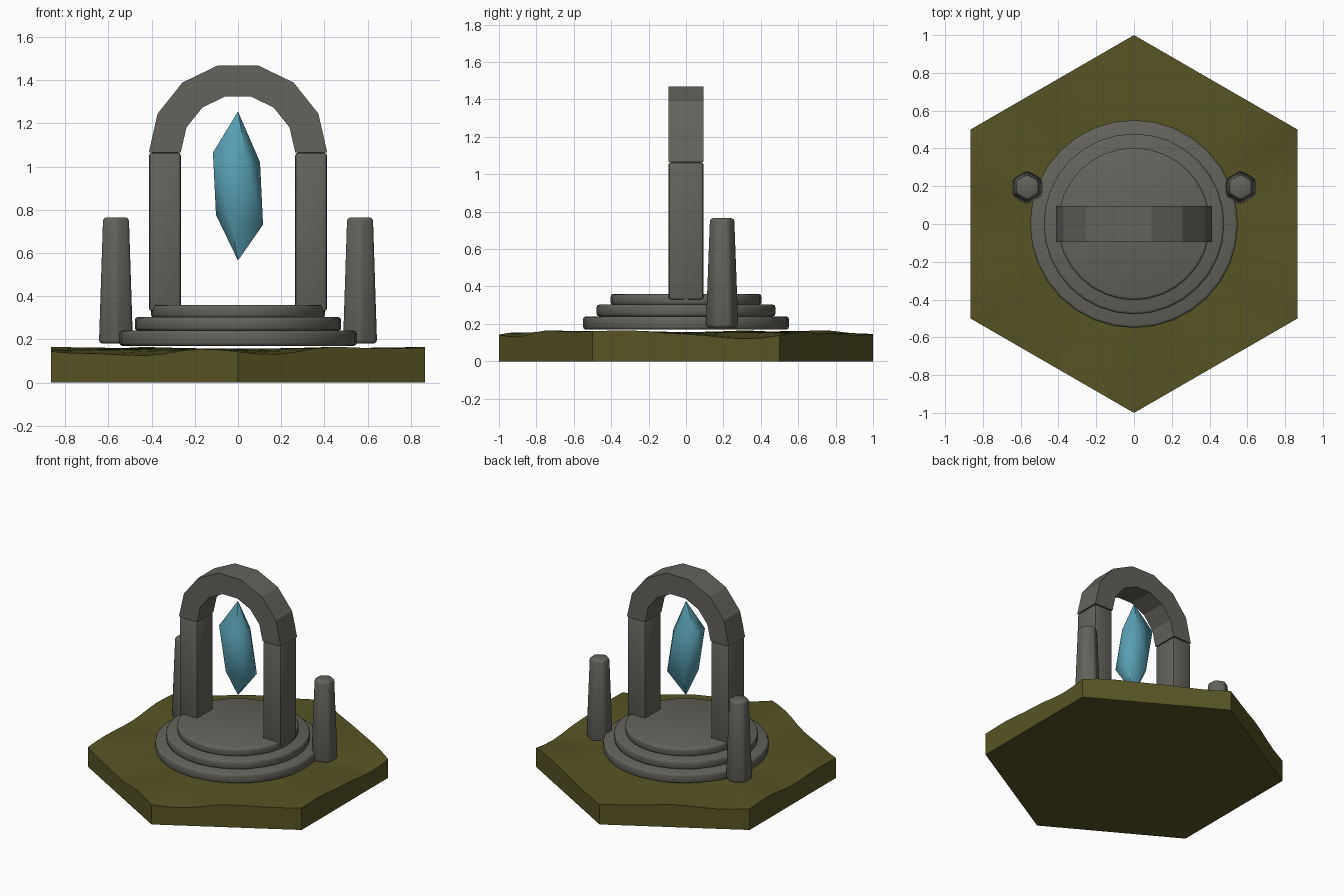
import bpy, bmesh, math
from mathutils import Vector

if "Cube" in bpy.data.objects:
    bpy.data.objects.remove(bpy.data.objects["Cube"])


def material(name, rgb):
    m = bpy.data.materials.new(name)
    m.diffuse_color = (*rgb, 1)
    m.use_nodes = True
    m.node_tree.nodes["Principled BSDF"].inputs["Base Color"].default_value = m.diffuse_color
    return m


GRASS = material("olive_ground", (0.095, 0.088, 0.018))
STONE = material("grey_stone", (0.125, 0.122, 0.105))
CRYSTAL = material("blue_crystal", (0.095, 0.34, 0.44))


def finish(name, bm, mat, smooth=None, bevel=0):
    """Turn a bmesh into a coloured, optionally bevelled and smoothed object."""
    bmesh.ops.recalc_face_normals(bm, faces=bm.faces)
    if bevel:
        edges = [e for e in bm.edges if e.calc_face_angle(0) > 0.5]
        bmesh.ops.bevel(bm, geom=edges, offset=bevel, segments=2, profile=0.5, affect='EDGES')
    me = bpy.data.meshes.new(name)
    bm.to_mesh(me)
    bm.free()
    me.materials.append(mat)
    ob = bpy.data.objects.new(name, me)
    bpy.context.collection.objects.link(ob)
    bpy.ops.object.select_all(action='DESELECT')
    ob.select_set(True)
    bpy.context.view_layer.objects.active = ob
    if smooth:
        bpy.ops.object.shade_smooth_by_angle(angle=math.radians(smooth))
    return ob


# Hexagonal ground tile with a gently uneven rim
RIM = [.145, .12, .155, .15, .14, .15, .165, .145, .165,
       .14, .152, .135, .125, .155, .13, .165, .157, .165]


def rim_height(a):
    t = (a % math.tau) / math.tau * len(RIM)
    i, f = int(t) % len(RIM), t - int(t)
    f = (1 - math.cos(f * math.pi)) / 2
    return RIM[i] * (1 - f) + RIM[(i + 1) % len(RIM)] * f


bm = bmesh.new()
corners = [Vector((math.cos(math.radians(30 + 60 * k)), math.sin(math.radians(30 + 60 * k)), 0))
           for k in range(6)]
SIDE, RINGS = 10, 6
outline = [corners[k].lerp(corners[(k + 1) % 6], j / SIDE) for k in range(6) for j in range(SIDE)]
N = len(outline)
rings = []
for r in range(1, RINGS + 1):
    s = r / RINGS
    rings.append([bm.verts.new((p.x * s, p.y * s,
                  .157 + (rim_height(math.atan2(p.y, p.x)) - .157) * s ** 2)) for p in outline])
floor = [bm.verts.new(p) for p in outline]
centre = bm.verts.new((0, 0, .157))
for i in range(N):
    j = (i + 1) % N
    bm.faces.new((centre, rings[0][i], rings[0][j]))
    for a, b in zip(rings, rings[1:] + [floor]):
        bm.faces.new((a[i], b[i], b[j], a[j]))
bm.faces.new(floor[::-1])
finish("ground_tile", bm, GRASS, smooth=35)

# Three round stone steps
for k, (rad, z0, z1) in enumerate([(.55, .17, .24), (.478, .24, .303), (.403, .30, .36)]):
    bm = bmesh.new()
    bmesh.ops.create_cone(bm, cap_ends=True, segments=32, radius1=rad, radius2=rad, depth=z1 - z0)
    bmesh.ops.translate(bm, verts=bm.verts, vec=(0, 0, (z0 + z1) / 2))
    finish(f"round_step_{k + 1}", bm, STONE, smooth=180, bevel=.014)

for side, label in ((-1, "left"), (1, "right")):
    # Gate pillars
    bm = bmesh.new()
    bmesh.ops.create_cube(bm, size=1)
    bmesh.ops.scale(bm, verts=bm.verts, vec=(.147, .187, .735))
    bmesh.ops.translate(bm, verts=bm.verts, vec=(side * .3385, 0, .6975))
    finish(f"{label}_pillar", bm, STONE, smooth=30, bevel=.014)

    # Tapered six-sided standing stones
    bm = bmesh.new()
    bmesh.ops.create_cone(bm, cap_ends=True, segments=6, radius1=.091, radius2=.069, depth=.585)
    bmesh.ops.translate(bm, verts=bm.verts, vec=(side * .565, .193, .4725))
    finish(f"{label}_standing_stone", bm, STONE, smooth=180, bevel=.016)

# Faceted half-ring arch in seven blocks
bm = bmesh.new()
SEG = 7
loops = []
for i in range(SEG + 1):
    a = math.pi * i / SEG
    loops.append([bm.verts.new((r * math.cos(a), y, 1.066 + r * math.sin(a)))
                  for r, y in ((.265, -.094), (.413, -.094), (.413, .094), (.265, .094))])
for a, b in zip(loops, loops[1:]):
    for k in range(4):
        bm.faces.new((a[k], a[(k + 1) % 4], b[(k + 1) % 4], b[k]))
bm.faces.new(loops[0])
bm.faces.new(loops[-1][::-1])
finish("arch", bm, STONE)

# Floating crystal: two slightly tilted offset pentagons between pointed tips
bm = bmesh.new()
upper = [(-.116, -.053, 1.065), (.04, -.085, 1.035), (.102, 0, 1.02), (.04, .085, 1.035), (-.116, .053, 1.065)]
for p in upper + [(0, 0, 1.255), (0, 0, .565)]:
    bm.verts.new(p)
for x, y, z in upper:
    bm.verts.new((-x, y, 1.796 - z))
bmesh.ops.convex_hull(bm, input=bm.verts)
finish("floating_crystal", bm, CRYSTAL, smooth=50)
